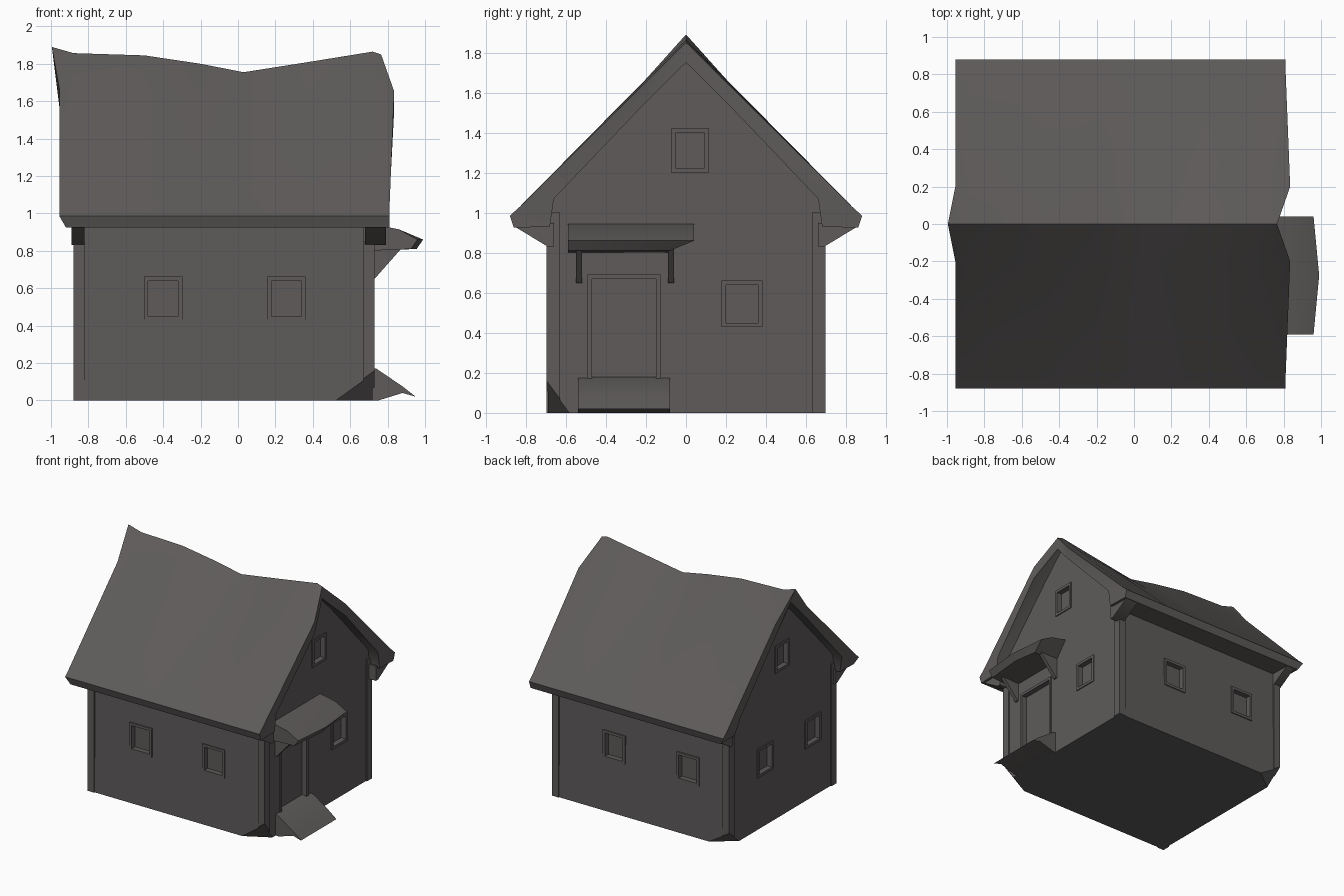
import bpy, bmesh, math
from mathutils import Vector

if "Cube" in bpy.data.objects:
    bpy.data.objects.remove(bpy.data.objects["Cube"])

mat = bpy.data.materials.new("weathered dark grey")
mat.diffuse_color = (0.112, 0.105, 0.102, 1)
mat.use_nodes = True
mat.node_tree.nodes["Principled BSDF"].inputs["Base Color"].default_value = mat.diffuse_color


def finish(bm, name, angle=35):
    bmesh.ops.recalc_face_normals(bm, faces=bm.faces)
    me = bpy.data.meshes.new(name)
    bm.to_mesh(me)
    bm.free()
    ob = bpy.data.objects.new(name, me)
    bpy.context.collection.objects.link(ob)
    me.materials.append(mat)
    if angle:
        smooth(ob, angle)
    return ob


def smooth(ob, angle=35):
    bpy.ops.object.select_all(action='DESELECT')
    ob.select_set(True)
    bpy.context.view_layer.objects.active = ob
    bpy.ops.object.shade_smooth_by_angle(angle=math.radians(angle))


def loft(name, rings, angle=35, cap=None):
    """Skin closed rings of equal length; cap lists the end faces by index."""
    bm = bmesh.new()
    vs = [[bm.verts.new(p) for p in r] for r in rings]
    n = len(vs[0])
    for a, b in zip(vs, vs[1:]):
        for i in range(n):
            j = (i + 1) % n
            bm.faces.new((a[i], a[j], b[j], b[i]))
    for ring in (vs[0], vs[-1]):
        for face in cap or [range(n)]:
            bm.faces.new([ring[i % n] for i in face])
    return finish(bm, name, angle)


def add_box(bm, lo, hi):
    v = [bm.verts.new((x, y, z)) for x in (lo[0], hi[0])
         for y in (lo[1], hi[1]) for z in (lo[2], hi[2])]
    for f in ((0, 1, 3, 2), (4, 6, 7, 5), (0, 4, 5, 1),
              (2, 3, 7, 6), (0, 2, 6, 4), (1, 5, 7, 3)):
        bm.faces.new([v[i] for i in f])


# sagging ridge line
RIDGE = [(-0.96, 1.87), (-0.88, 1.857), (-0.5, 1.845), (-0.2, 1.80),
         (0.03, 1.755), (0.38, 1.81), (0.72, 1.865), (0.82, 1.85)]


def ridge(x):
    for (a, za), (b, zb) in zip(RIDGE, RIDGE[1:]):
        if x <= b:
            return za + (zb - za) * (x - a) / (b - a)
    return RIDGE[-1][1]


# walls with gables, following the ridge underneath the roof
rings = []
for x in (-0.87, -0.5, -0.2, 0.03, 0.38, 0.72):
    rings.append([(x, y, z) for y, z in (
        (-0.69, 0), (-0.68, 1.08), (0, ridge(x) - 0.07), (0.68, 1.08), (0.69, 0))])
walls = loft("walls", rings, 0)

# openings: (wall axis, outward sign, centre, half width, low z, high z)
OPENINGS = [
    (1, -1, -0.40, 0.08, 0.45, 0.64), (1, -1, 0.26, 0.08, 0.45, 0.64),
    (1, 1, -0.5, 0.08, 0.45, 0.64), (1, 1, 0.17, 0.08, 0.45, 0.64),
    (0, 1, 0.28, 0.08, 0.45, 0.64), (0, 1, 0.02, 0.07, 1.22, 1.40),
    (0, -1, 0.22, 0.08, 0.45, 0.64), (0, -1, -0.40, 0.08, 0.45, 0.64),
    (0, -1, 0.0, 0.07, 1.22, 1.40), (0, 1, -0.31, 0.16, 0.15, 0.67)]


def wall_point(axis, sign, u, d, z):
    """u runs along the wall, d outwards from it."""
    if axis:
        return (u, sign * (0.686 + d), z)
    return ((0.72 if sign > 0 else -0.87) + sign * d, u, z)


cut = bmesh.new()
frames = bmesh.new()
for axis, sign, c, w, lo, hi in OPENINGS:
    add_box(cut, wall_point(axis, sign, c - w, -0.035, lo),
            wall_point(axis, sign, c + w, 0.05, hi))
    t = 0.022
    bars = [(c - w - t, c - w, lo - t, hi + t), (c + w, c + w + t, lo - t, hi + t),
            (c - w, c + w, hi, hi + t), (c - w, c + w, lo - t, lo)]
    for u0, u1, z0, z1 in bars:
        add_box(frames, wall_point(axis, sign, u0, -0.03, z0),
                wall_point(axis, sign, u1, 0.008, z1))
cutter = finish(cut, "opening_cutter", 0)
cutter.hide_render = True
finish(frames, "window_and_door_frames")

mod = walls.modifiers.new("openings", 'BOOLEAN')
mod.operation = 'DIFFERENCE'
mod.solver = 'EXACT'
mod.object = cutter
bpy.context.view_layer.objects.active = walls
bpy.ops.object.modifier_apply(modifier=mod.name)
bpy.data.objects.remove(cutter)

# corner posts
trim = bmesh.new()
for x0, x1 in ((-0.88, -0.82), (0.67, 0.73)):
    for s in (-1, 1):
        add_box(trim, (x0, s * 0.63, 0), (x1, s * 0.697, 1.0))
posts = finish(trim, "corner_posts", 0)

# two worn foot corners: slice off a small wedge
for ob in (walls, posts):
    bm = bmesh.new()
    bm.from_mesh(ob.data)
    for cx, cy, dx, dy, dz in ((0.73, -0.697, -0.22, 0.12, 0.16),
                               (-0.88, 0.697, 0.2, -0.15, 0.12)):
        p = Vector((cx, cy, dz))
        a = Vector((cx + dx, cy, 0)) - p
        b = Vector((cx, cy + dy, 0)) - p
        n = a.cross(b)
        if n.dot(Vector((cx, cy, 0)) - p) < 0:
            n = -n
        res = bmesh.ops.bisect_plane(bm, geom=bm.verts[:] + bm.edges[:] + bm.faces[:],
                                     plane_co=p, plane_no=n, clear_outer=True)
        rim = [e for e in res["geom_cut"] if isinstance(e, bmesh.types.BMEdge)]
        bmesh.ops.holes_fill(bm, edges=rim, sides=0)
    bmesh.ops.recalc_face_normals(bm, faces=bm.faces)
    bm.to_mesh(ob.data)
    bm.free()
    smooth(ob)

# roof shell: outer slope, fascia, soffit and inner slope
rings = []
xs = [x for x, _ in RIDGE]
for k, x in enumerate(xs):
    r = ridge(x)
    slope = (r - 1.03) / 0.83
    half = [(0, r), (0.2, r - 0.2 * slope), (0.83, 1.03), (0.88, 0.985),
            (0.86, 0.925), (0.68, 0.93), (0.66, 1.07),
            (0.2, r - 0.1 - 0.2 * slope), (0, r - 0.1)]
    ring = []
    for y, z in half + [(-y, z) for y, z in half[1:-1]][::-1]:
        px = x
        if k == 0:                          # flared left verge
            px = -0.995 if z > 1.8 else (-0.92 if z < 0.95 else -0.955)
            z += 0.02 if z > 1.8 else 0
        elif k == len(xs) - 1:              # clipped right verge
            px = 0.765 if z > 1.7 else (0.835 if z > 1.4 else 0.81)
        ring.append((px, y, z))
    rings.append(ring)
right_cap = [(0, 1, 7, 8), (1, 2, 6, 7), (2, 3, 4, 5, 6)]
left_cap = [tuple(16 - i for i in f) for f in right_cap]
loft("roof", rings, 40, right_cap + left_cap)

# eave returns at the four corners
for x0, x1 in ((-0.89, -0.82), (0.68, 0.79)):
    for s in (-1, 1):
        loft("eave_return", [[(x, s * y, z) for y, z in (
            (0.66, 0.83), (0.69, 0.83), (0.855, 0.93), (0.66, 0.95))]
            for x in (x0, x1)])


def prism(name, profile, y0, y1, bulge=0.0, slant=0.0):
    """Extrude an x-z profile along y, with optional bulge and slanted end."""
    rings = []
    for y, s, k in ((y0, -bulge, 0), ((y0 + y1) / 2, bulge, 0), (y1, -bulge, slant)):
        rings.append([(x + (s if x > 0.9 else 0), y - (k if z < 0.85 else 0), z)
                      for x, z in profile])
    return loft(name, rings)


# canopy over the door with its brackets
prism("door_canopy", [(0.69, 0.95), (0.86, 0.915), (0.975, 0.86),
                      (0.94, 0.81), (0.69, 0.80)], -0.59, 0.04, 0.015, 0.12)
for y in (-0.55, -0.09):
    prism("canopy_bracket", [(0.69, 0.82), (0.88, 0.82), (0.73, 0.65), (0.69, 0.65)],
          y, y + 0.03)

# sloping doorstep
prism("doorstep", [(0.69, 0.18), (0.74, 0.17), (0.88, 0.075), (0.95, 0.02),
                   (0.88, 0.04), (0.75, 0.0), (0.69, 0.0)], -0.54, -0.08)
